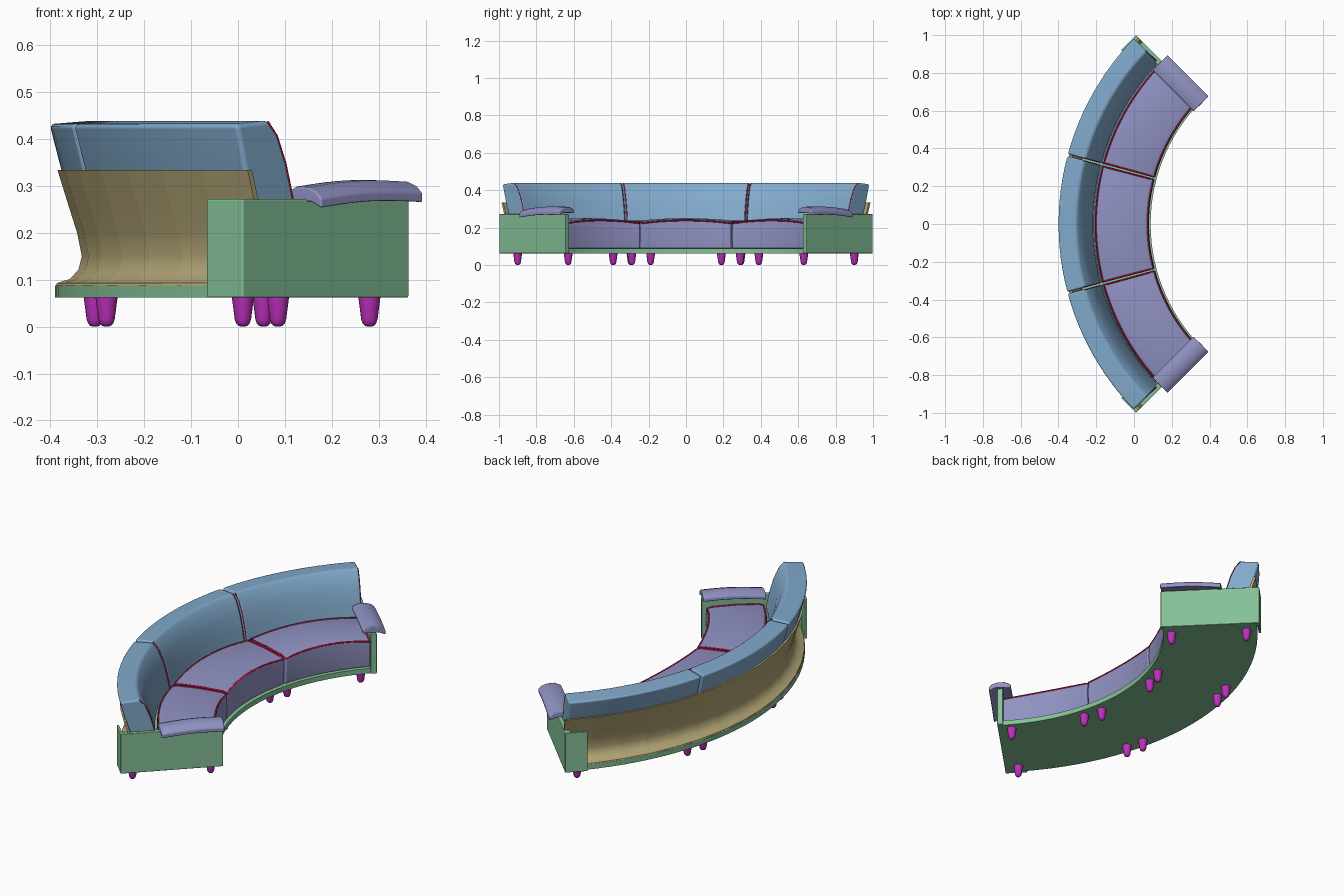
import bpy, bmesh, math
from mathutils import Vector

if "Cube" in bpy.data.objects:
    bpy.data.objects.remove(bpy.data.objects["Cube"], do_unlink=True)

CX = 1.01            # centre of the sofa's arc on the x axis
C = math.sqrt(0.5)


def material(name, rgb):
    m = bpy.data.materials.new(name)
    m.use_nodes = True
    m.diffuse_color = (*rgb, 1)
    m.node_tree.nodes["Principled BSDF"].inputs["Base Color"].default_value = (*rgb, 1)
    return m


GREEN = material("soft green", (0.23, 0.53, 0.31))
BLUE = material("dusty blue", (0.22, 0.40, 0.60))
PURPLE = material("lavender", (0.28, 0.285, 0.54))
KHAKI = material("khaki", (0.45, 0.38, 0.18))
MAGENTA = material("magenta", (0.50, 0.03, 0.50))
RED = material("crimson", (0.60, 0.01, 0.06))


def polar(r, deg, z):
    a = math.radians(deg)
    return Vector((CX - r * math.cos(a), r * math.sin(a), z))


def end_point(side, r, t, z):
    """Point at a sofa end: r along the arm, t outward across it."""
    return Vector((CX + (t - r) * C, side * (r + t) * C, z))


def loft(name, rings, mat, bevel=0.0, seams=False):
    """Skin closed rings of points, cap both ends and round the hard edges."""
    bm = bmesh.new()
    rows = [[bm.verts.new(p) for p in ring] for ring in rings]
    n = len(rows[0])
    for a, b in zip(rows, rows[1:]):
        for i in range(n):
            j = (i + 1) % n
            bm.faces.new((a[i], a[j], b[j], b[i]))
    bm.faces.new(rows[0])
    bm.faces.new(rows[-1])
    bmesh.ops.recalc_face_normals(bm, faces=bm.faces[:])
    if seams:
        for row in rows:
            for i in range(n):
                bm.edges.get((row[i], row[(i + 1) % n])).smooth = False
    me = bpy.data.meshes.new(name)
    bm.to_mesh(me)
    bm.free()
    me.materials.append(mat)
    me.polygons.foreach_set("use_smooth", [True] * len(me.polygons))
    ob = bpy.data.objects.new(name, me)
    bpy.context.collection.objects.link(ob)
    if bevel:
        mod = ob.modifiers.new("soft edges", "BEVEL")
        mod.width = bevel
        mod.segments = 3
        mod.limit_method = "ANGLE"
        mod.angle_limit = math.radians(35)
        mod.harden_normals = True
    else:
        bpy.ops.object.select_all(action="DESELECT")
        ob.select_set(True)
        bpy.context.view_layer.objects.active = ob
        bpy.ops.object.shade_smooth_by_angle(angle=math.radians(35), keep_sharp_edges=True)
    return ob


def spread(a, b, steps):
    return [a + (b - a) * i / steps for i in range(steps + 1)]


def arc(name, profile, a0, a1, steps, mat, bevel=0.0, lift=None, seams=False):
    rings = [[polar(r, a, z + (lift(a, z) if lift else 0)) for r, z in profile]
             for a in spread(a0, a1, steps)]
    return loft(name, rings, mat, bevel, seams)


def piping(name, points, depth, closed):
    cu = bpy.data.curves.new(name, "CURVE")
    cu.dimensions = "3D"
    cu.bevel_depth = depth
    cu.bevel_resolution = 1
    cu.use_fill_caps = True
    sp = cu.splines.new("POLY")
    sp.points.add(len(points) - 1)
    for p, q in zip(sp.points, points):
        p.co = (*q, 1)
    sp.use_cyclic_u = closed
    cu.materials.append(RED)
    bpy.context.collection.objects.link(bpy.data.objects.new(name, cu))


# Base plate under the whole sofa
arc("base", [(0.922, 0.062), (0.922, 0.088), (1.40, 0.088), (1.40, 0.062)],
    -44.7, 44.7, 30, GREEN)

# Curved back shell made of fifteen panels
outer = [(1.40, 0.088), (1.398, 0.093), (1.37, 0.102), (1.352, 0.122), (1.345, 0.15),
         (1.355, 0.20), (1.374, 0.26), (1.397, 0.334)]
inner = [(r - 0.013, z + 0.004 * (z < 0.11)) for r, z in reversed(outer)]
inner[0] = (1.384, 0.334)
inner[-1] = (1.33, 0.088)
inner[-2] = (1.33, 0.10)
inner[-3] = (1.335, 0.115)
arc("back_shell", outer + inner, -44.9, 44.9, 15, KHAKI, seams=True)

# Seat and back cushions, one of each per section
seat_top = [(0.935, 0.222), (0.96, 0.230), (1.08, 0.234), (1.19, 0.230), (1.215, 0.222)]
seat = [(0.937, 0.088), (0.931, 0.16)] + seat_top + [(1.225, 0.088)]
back_front = [(1.225, 0.20), (1.242, 0.28), (1.262, 0.35), (1.288, 0.41), (1.315, 0.44)]
back = back_front + [(1.412, 0.432), (1.387, 0.335), (1.364, 0.27), (1.342, 0.20)]
for label, a0, a1 in (("right", -43.3, -15.2), ("middle", -14.8, 14.8), ("left", 15.2, 43.3)):
    mid, half = (a0 + a1) / 2, (a1 - a0) / 2

    def crown(a, z):
        return 0.016 * (1 - ((a - mid) / half) ** 2) if z > 0.2 else 0

    arc(label + "_seat_cushion", seat, a0, a1, 12, PURPLE, 0.009, crown)
    b0, b1 = max(a0 - 0.9, -44.2) if a0 < -40 else a0, min(a1 + 0.9, 44.2) if a1 > 40 else a1
    arc(label + "_back_cushion", back, b0, b1, 12, BLUE, 0.011)

    # Trim around the seat top and along the back cushion ends
    e0, e1 = a0 + 0.25, a1 - 0.25
    sweep = spread(e0, e1, 16)
    loop = [polar(0.938, a, 0.222 + crown(a, 1)) for a in sweep]
    loop += [polar(r, e1, z + crown(e1, 1)) for r, z in seat_top[1:-1]]
    loop += [polar(1.212, a, 0.222 + crown(a, 1)) for a in reversed(sweep)]
    loop += [polar(r, e0, z + crown(e0, 1)) for r, z in reversed(seat_top[1:-1])]
    piping(label + "_seat_trim", loop, 0.0045, True)
    for tag, a in (("a", b0 + 0.12), ("b", b1 - 0.12)):
        piping(label + "_back_trim_" + tag,
               [polar(r + 0.003, a, z - 0.003) for r, z in back_front], 0.0025, False)

# Arms: thin panel with a return wrapping the back corner, and a domed pad
foot = [(0.912, 0), (1.414, 0), (1.414, -0.11), (1.402, -0.11), (1.402, -0.03), (0.912, -0.03)]
pad = [(-0.07, 0.270), (-0.068, 0.288), (-0.035, 0.302), (0.0, 0.301), (0.026, 0.292),
       (0.043, 0.277), (0.043, 0.256), (0.012, 0.270)]
for label, side in (("left", 1), ("right", -1)):
    loft(label + "_arm", [[end_point(side, r, t, z) for r, t in foot] for z in (0.062, 0.272)],
         GREEN, 0.004)
    rings = []
    for u in spread(0, 1, 10):
        dz = 0.008 * math.sin(math.pi * u) - 0.004 + 0.012 * u
        rings.append([end_point(side, 1.221 - 0.308 * u, t, z + dz) for t, z in pad])
    loft(label + "_arm_pad", rings, PURPLE, 0.005)

# Tapered legs with rounded feet
leg = [(0.004, 0.0), (0.010, 0.002), (0.0145, 0.007), (0.0175, 0.016), (0.024, 0.066)]
spots = [(0.964, 40.8), (1.345, 42.0), (1.348, 12.6), (1.348, 16.8), (0.969, 17.4), (0.974, 11.2)]
for label, side in (("left", 1), ("right", -1)):
    for i, (r, a) in enumerate(spots):
        at = polar(r, side * a, 0)
        loft(f"{label}_leg_{i + 1}",
             [[at + Vector((w * math.cos(k * math.pi / 8), w * math.sin(k * math.pi / 8), z))
               for k in range(16)] for w, z in leg], MAGENTA)
